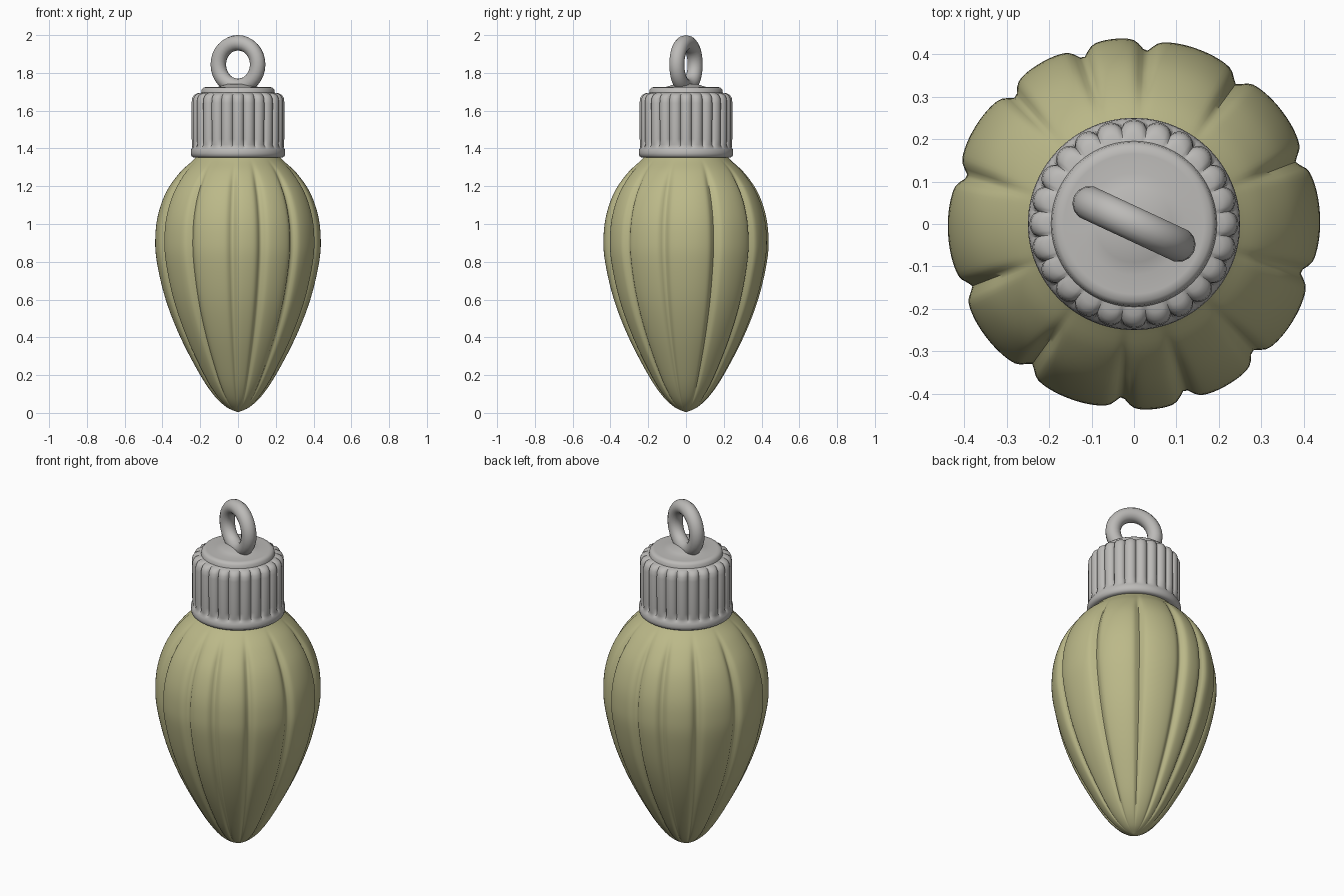
import bpy, bmesh, math
from math import pi, sin, cos, radians, exp

if "Cube" in bpy.data.objects:
    bpy.data.objects.remove(bpy.data.objects["Cube"])


def material(name, rgb):
    m = bpy.data.materials.new(name)
    m.diffuse_color = (*rgb, 1)
    m.use_nodes = True
    m.node_tree.nodes["Principled BSDF"].inputs["Base Color"].default_value = m.diffuse_color
    return m


olive = material("olive green", (0.50, 0.485, 0.25))
silver = material("warm grey", (0.50, 0.49, 0.475))


def smooth_profile(pts, steps):
    """Catmull-Rom through (radius, z) points."""
    out = []
    p = [pts[0]] + pts + [pts[-1]]
    for i in range(1, len(p) - 2):
        for s in range(steps):
            t = s / steps
            out.append(tuple(
                0.5 * (2 * p[i][k] + (p[i + 1][k] - p[i - 1][k]) * t
                       + (2 * p[i - 1][k] - 5 * p[i][k] + 4 * p[i + 1][k] - p[i + 2][k]) * t * t
                       + (3 * p[i][k] - p[i - 1][k] - 3 * p[i + 1][k] + p[i + 2][k]) * t ** 3)
                for k in (0, 1)))
    return out + [pts[-1]]


def lathe(name, profile, sides, shape, mat, angle):
    """Revolve a profile; shape(r, z, a) gives the radius at angle a."""
    bm = bmesh.new()
    rings = []
    for r, z in profile:
        ring = []
        for i in range(sides):
            a = 2 * pi * i / sides
            q = shape(r, z, a)
            ring.append(bm.verts.new((q * cos(a), q * sin(a), z)))
        rings.append(ring)
    for lo, hi in zip(rings, rings[1:]):
        for i in range(sides):
            j = (i + 1) % sides
            bm.faces.new((lo[i], lo[j], hi[j], hi[i]))
    bm.faces.new(rings[0][::-1])
    bm.faces.new(rings[-1])
    me = bpy.data.meshes.new(name)
    bm.to_mesh(me)
    bm.free()
    me.materials.append(mat)
    ob = bpy.data.objects.new(name, me)
    bpy.context.collection.objects.link(ob)
    finish(ob, angle)
    return ob


def finish(ob, angle):
    bpy.ops.object.select_all(action='DESELECT')
    ob.select_set(True)
    bpy.context.view_layer.objects.active = ob
    bpy.ops.object.shade_smooth_by_angle(angle=radians(angle))


# Bulb: unevenly spaced grooves, repeated on the opposite side
half = [21, 54, 86, 107, 133, 164]
grooves = half + [g + 180 for g in half]


def bulb_radius(r, z, a):
    d = math.degrees(a)
    below = max([g for g in grooves if g <= d], default=grooves[-1] - 360)
    above = min([g for g in grooves if g > d], default=grooves[0] + 360)
    t = abs(2 * (d - below) / (above - below) - 1)
    near = min(d - below, above - d)
    fade = min(1, max(0, (1.34 - z) / 0.14)) * min(1, z / 0.08)
    return r * (1 - fade * (0.03 * t ** 2.5 + 0.04 * exp(-(near / 2.6) ** 2)))


bulb = smooth_profile([(0.004, 0.005), (0.06, 0.03), (0.125, 0.09), (0.20, 0.2),
                       (0.305, 0.4), (0.383, 0.6), (0.43, 0.8), (0.438, 0.93),
                       (0.423, 1.05), (0.38, 1.17), (0.31, 1.27), (0.235, 1.34),
                       (0.20, 1.38)], 5)
lathe("bulb", bulb, 240, bulb_radius, olive, 60)


# Fluted cap with a plain lower rim and a stepped top
def cap_radius(r, z, a):
    if 1.405 < z < 1.70 and r > 0.2:
        return r - 0.018 * (1 - abs(cos(12 * a)) ** 0.6)
    return r


cap = [(0.19, 1.355), (0.235, 1.352), (0.247, 1.36), (0.250, 1.375), (0.248, 1.395),
       (0.242, 1.404), (0.243, 1.42), (0.245, 1.45), (0.246, 1.64), (0.243, 1.665),
       (0.233, 1.683), (0.215, 1.692), (0.195, 1.695), (0.192, 1.712), (0.182, 1.723),
       (0.165, 1.725), (0.12, 1.722), (0.09, 1.73), (0.06, 1.74), (0.01, 1.742)]
lathe("cap", cap, 240, cap_radius, silver, 50)

# Hanging ring
bpy.ops.mesh.primitive_torus_add(major_radius=0.115, minor_radius=0.041,
                                 major_segments=32, minor_segments=14,
                                 location=(0, 0, 1.844),
                                 rotation=(pi / 2, 0, radians(-25)))
ring = bpy.context.object
ring.name = "hanging_ring"
ring.data.materials.append(silver)
finish(ring, 60)
